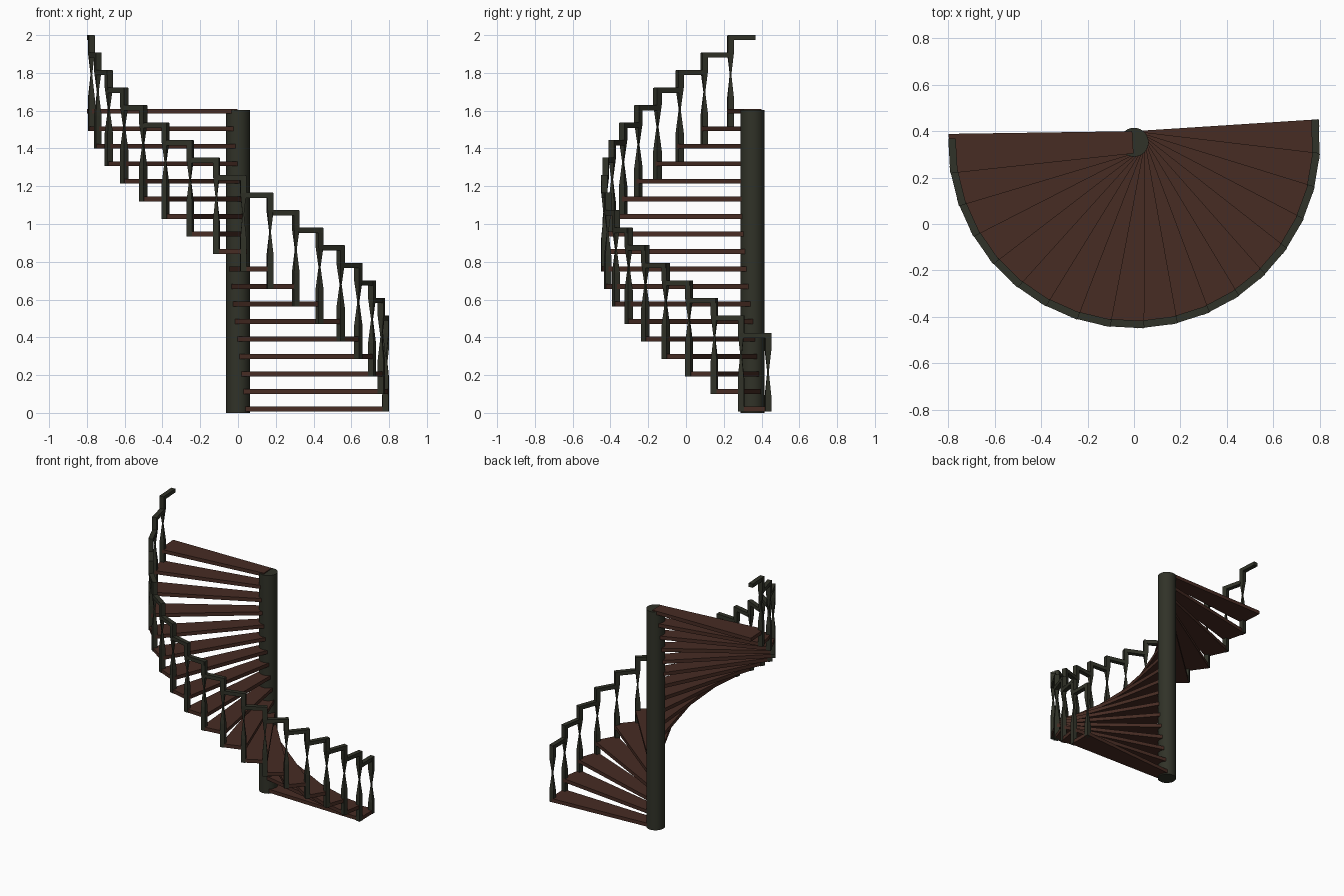
import bpy, bmesh
from math import radians, cos, sin
from mathutils import Vector, Matrix

cube = bpy.data.objects.get("Cube")
if cube:
    bpy.data.objects.remove(cube, do_unlink=True)

STEPS = 18
TURN = radians(-10.44)      # clockwise turn per step
RISE = 0.0927               # height per step
AXIS = Vector((0, 0.352, 0))
RAIL_R = 0.785


def material(name, rgb):
    mat = bpy.data.materials.new(name)
    mat.use_nodes = True
    mat.diffuse_color = (*rgb, 1)
    bsdf = next(n for n in mat.node_tree.nodes if n.type == 'BSDF_PRINCIPLED')
    bsdf.inputs["Base Color"].default_value = (*rgb, 1)
    return mat


wood = material("dark brown wood", (0.063, 0.025, 0.017))
iron = material("dark green iron", (0.030, 0.032, 0.021))


def loft(name, rings, mat):
    """Mesh skinned through a list of equal rings, capped at both ends."""
    bm = bmesh.new()
    loops = [[bm.verts.new(p) for p in ring] for ring in rings]
    n = len(loops[0])
    for low, high in zip(loops, loops[1:]):
        for i in range(n):
            j = (i + 1) % n
            bm.faces.new((low[i], low[j], high[j], high[i]))
    bm.faces.new(loops[0][::-1])
    bm.faces.new(loops[-1])
    bmesh.ops.recalc_face_normals(bm, faces=bm.faces)
    mesh = bpy.data.meshes.new(name)
    bm.to_mesh(mesh)
    bm.free()
    mesh.materials.append(mat)
    return mesh


def place(name, mesh, angle, z):
    ob = bpy.data.objects.new(name, mesh)
    ob.matrix_world = (Matrix.Translation(AXIS + Vector((0, 0, z)))
                       @ Matrix.Rotation(angle, 4, 'Z'))
    bpy.context.collection.objects.link(ob)
    return ob


def square(x, half, z):
    return [(x + a * half, b * half, z)
            for a, b in ((-1, -1), (1, -1), (1, 1), (-1, 1))]


def post_mesh(name, bottom):
    """Square post pinched to a thin waist; z is relative to its step centre."""
    sections = ((bottom, 0.016), (0.07, 0.016), (0.195, 0.004),
                (0.31, 0.016), (0.402, 0.016))
    return loft(name, [square(RAIL_R, h, z) for z, h in sections], iron)


# Central column
bpy.ops.mesh.primitive_cylinder_add(vertices=32, radius=0.0625, depth=1.603,
                                    location=AXIS + Vector((0, 0, 0.8015)))
column = bpy.context.object
column.name = "central_column"
column.data.materials.append(iron)
bpy.ops.object.shade_smooth_by_angle()

# Tapered tread
outline = ((0.005, -0.048), (0.795, -0.085), (0.795, 0.085), (0.005, 0.048))
tread = loft("tread", [[(x, y, z) for x, y in outline]
                       for z in (-0.013, 0.013)], wood)

# Handrail piece, a straight bar between neighbouring posts
start = Vector((RAIL_R, 0, 0))
end = Vector((RAIL_R * cos(TURN), RAIL_R * sin(TURN), 0))
along = (end - start).normalized()
across = Vector((-along.y, along.x, 0)) * 0.016
up = Vector((0, 0, 0.0135))
bar = loft("handrail", [[p - across - up, p + across - up,
                         p + across + up, p - across + up]
                        for p in (start - along * 0.013, end - along * 0.01)], iron)

# Posts: the first stands on its own step, the rest on the step below
first_post = post_mesh("first_post", -0.013)
post = post_mesh("post", -0.013 - RISE)

for i in range(STEPS):
    z = 0.021 + i * RISE
    rail_angle = radians(6) + i * TURN
    place(f"step_{i + 1}", tread, radians(1) + i * TURN, z)
    place(f"post_{i + 1}", post if i else first_post, rail_angle, z)
    place(f"handrail_{i + 1}", bar, rail_angle, z + 0.3895)
